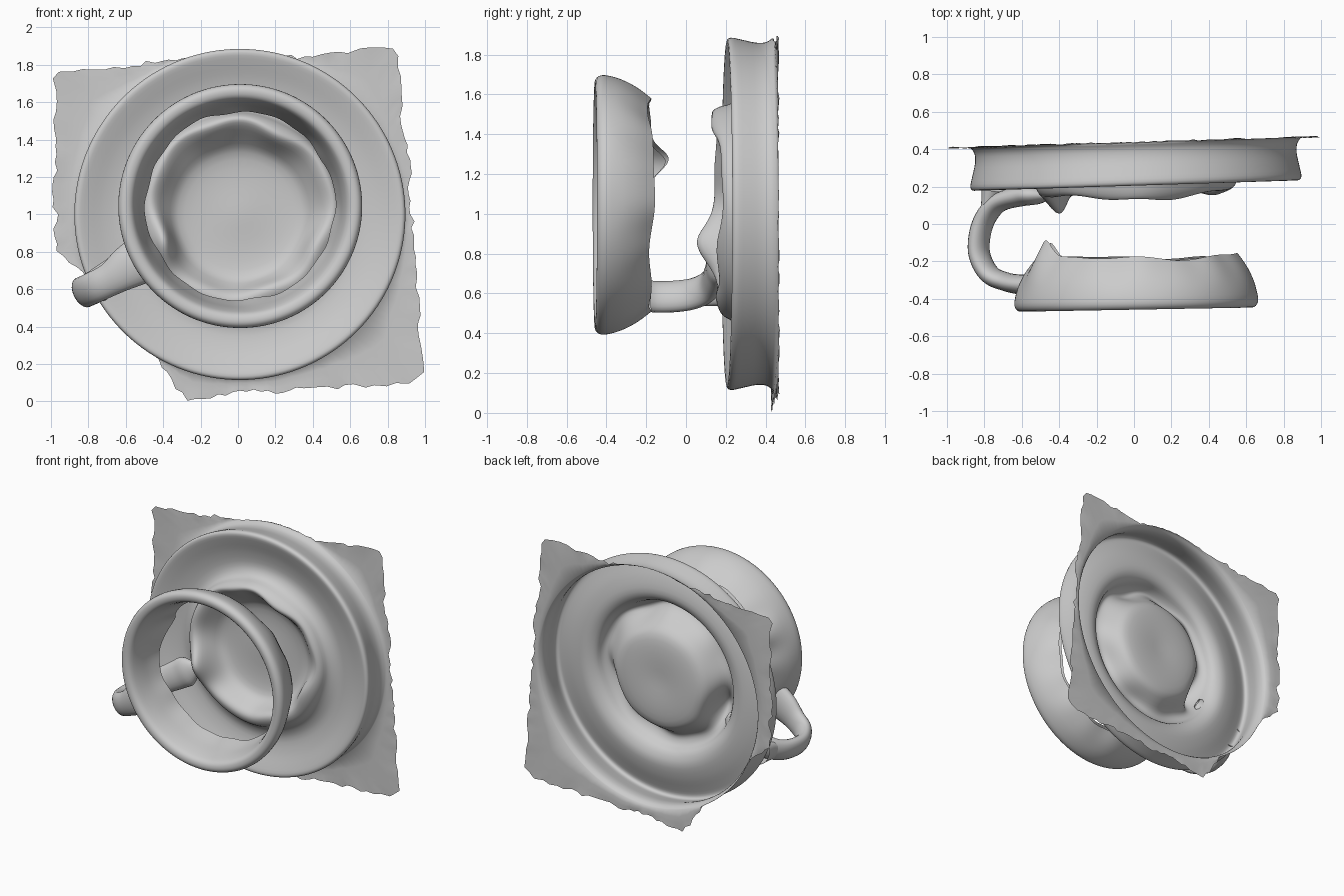
import bpy, bmesh, math, random
from mathutils import Vector
from mathutils.geometry import interpolate_bezier

if "Cube" in bpy.data.objects:
    bpy.data.objects.remove(bpy.data.objects["Cube"])

random.seed(4)
N = 160


def finish(bm, name):
    bmesh.ops.recalc_face_normals(bm, faces=bm.faces)
    me = bpy.data.meshes.new(name)
    bm.to_mesh(me)
    bm.free()
    ob = bpy.data.objects.new(name, me)
    bpy.context.collection.objects.link(ob)
    for p in me.polygons:
        p.use_smooth = True
    return ob


def skin(bm, rings):
    """Bridge successive closed rings of points with quads."""
    rows = [[bm.verts.new(p) for p in ring] for ring in rings]
    for a, b in zip(rows, rows[1:]):
        n = len(a)
        for i in range(n):
            bm.faces.new((a[i], a[(i + 1) % n], b[(i + 1) % n], b[i]))
    return rows


def smooth_path(pts, k=5):
    """Interpolate control points with a Catmull-Rom style curve."""
    pts = [Vector(p) for p in pts]
    out = []
    for i in range(len(pts) - 1):
        p0, p1 = pts[max(i - 1, 0)], pts[i]
        p2, p3 = pts[i + 1], pts[min(i + 2, len(pts) - 1)]
        out += interpolate_bezier(p1, p1 + (p2 - p0) / 6, p2 - (p3 - p1) / 6, p2, k)[:-1]
    return out + [pts[-1]]


def bump(a, centre, width):
    d = (a - centre + math.pi) % (2 * math.pi) - math.pi
    return math.exp(-(d / width) ** 2)


def wave(a):
    return 0.5 * math.sin(3 * a + 1) + 0.3 * math.sin(5 * a) + 0.3 * math.sin(8 * a + 2)


# Torn outline of the sheet round the saucer (x, z)
outline = [(-0.98, 1.76), (-0.6, 1.79), (-0.35, 1.83), (0.3, 1.84), (0.75, 1.89),
           (0.86, 1.88), (0.87, 1.55), (0.91, 1.35), (0.94, 0.8), (0.99, 0.15),
           (0.9, 0.1), (0.15, 0.05), (-0.05, 0.05), (-0.24, 0.0), (-0.34, 0.07),
           (-0.4, 0.18), (-0.52, 0.33), (-0.72, 0.55), (-0.83, 0.68), (-0.97, 0.82),
           (-0.98, 1.1)]
CX, CZ = 0.01, 1.0


def reach(a):
    dx, dz = math.cos(a), math.sin(a)
    best = 0
    for (x1, z1), (x2, z2) in zip(outline, outline[1:] + outline[:1]):
        ex, ez = x2 - x1, z2 - z1
        den = dx * ez - dz * ex
        if abs(den) < 1e-9:
            continue
        px, pz = x1 - CX, z1 - CZ
        t = (px * ez - pz * ex) / den
        s = (px * dz - pz * dx) / den
        if 0 <= s <= 1 and t > best:
            best = t
    return best


# Saucer: well, crest round the cup foot, dished rim, wall and sheet
angles = [2 * math.pi * i / N for i in range(N)]
saucer_profile = smooth_path([
    (0.03, 0.305, 0), (0.2, 0.312, 0), (0.33, 0.295, 0), (0.39, 0.24, 0), (0.44, 0.175, 0),
    (0.48, 0.155, 0), (0.52, 0.18, 0), (0.55, 0.235, 0), (0.62, 0.265, 0), (0.72, 0.25, 0),
    (0.81, 0.22, 0), (0.865, 0.205, 0), (0.885, 0.225, 0), (0.875, 0.28, 0),
    (0.86, 0.35, 0), (0.862, 0.40, 0), (0.88, 0.43, 0)], 4)
rings = []
for r, y, _ in saucer_profile:
    crest = math.exp(-((r - 0.46) / 0.07) ** 2)
    ring = []
    for a in angles:
        rr = r + 0.025 * crest * wave(a)
        yy = y + crest * (0.022 * wave(a) - 0.03 * bump(a, math.pi / 2, 0.5)
                          - 0.07 * bump(a, 3.57, 0.25))
        x = CX + rr * math.cos(a)
        ring.append((x, yy + 0.032 * x, CZ + 0.03 * crest + rr * math.sin(a)))
    rings.append(ring)
edge = [max(reach(a) + random.uniform(-0.015, 0.015), 0.882) for a in angles]
for t in (0.33, 0.67, 1):
    ring = []
    for a, e in zip(angles, edge):
        r = 0.88 + (e - 0.88) * t
        x = CX + r * math.cos(a)
        y = 0.437 + 0.03 * x + random.uniform(-0.006, 0.006) * (t == 1)
        ring.append((max(-1, min(1, x)), y, max(0, CZ + r * math.sin(a))))
    rings.append(ring)
bm = bmesh.new()
rows = skin(bm, rings)
bm.faces.new(rows[0])
finish(bm, "saucer")

# Cup wall: outside, rounded lip and inside, with ragged lower edges
cup_profile = smooth_path([
    (0.535, -0.18, 0), (0.59, -0.25, 0), (0.632, -0.33, 0), (0.652, -0.41, 0),
    (0.64, -0.448, 0), (0.61, -0.458, 0), (0.575, -0.44, 0), (0.55, -0.37, 0),
    (0.53, -0.28, 0), (0.505, -0.19, 0)], 4)
rings = []
for r, y, _ in cup_profile:
    low = max(0, min(1, (y + 0.36) / 0.18))
    ring = []
    for a in angles:
        rr = r + 0.01 * low * wave(2 * a)
        yy = y + low * (0.02 * wave(a) + 0.1 * bump(a, 2.7, 0.16))
        x = 0.012 + rr * math.cos(a)
        ring.append((x, yy + 0.018 * x, 1.045 + rr * math.sin(a)))
    rings.append(ring)
bm = bmesh.new()
rows = skin(bm, rings)
finish(bm, "cup_wall")


# Handle: oval tube swept from the cup wall round to the saucer
def tube(name, pts, n=20):
    bm = bmesh.new()
    # every control point carries x, y, z, half thickness, half width
    path = smooth_path([p[:3] for p in pts], 6)
    size = smooth_path([(p[3], p[4], 0) for p in pts], 6)
    side_ref = Vector((-0.45, 0, 0.9))
    rings = []
    for i, p in enumerate(path):
        d = (path[min(i + 1, len(path) - 1)] - path[max(i - 1, 0)]).normalized()
        u = (side_ref - d * side_ref.dot(d)).normalized()
        v = d.cross(u)
        th, w = size[i][0], size[i][1]
        rings.append([p + u * w * math.cos(2 * math.pi * k / n) + v * th * math.sin(2 * math.pi * k / n)
                      for k in range(n)])
    skin(bm, rings)
    return finish(bm, name)


tube("handle", [
    (-0.505, -0.325, 0.765, 0.06, 0.13), (-0.59, -0.325, 0.715, 0.055, 0.115),
    (-0.68, -0.31, 0.655, 0.05, 0.09),
    (-0.77, -0.27, 0.61, 0.05, 0.085), (-0.825, -0.17, 0.585, 0.05, 0.085),
    (-0.825, -0.06, 0.585, 0.05, 0.085), (-0.79, 0.04, 0.60, 0.05, 0.085),
    (-0.72, 0.115, 0.64, 0.05, 0.09), (-0.6, 0.15, 0.71, 0.055, 0.1),
    (-0.52, 0.155, 0.76, 0.05, 0.1), (-0.45, 0.15, 0.8, 0.02, 0.04)])

# Short web where the handle meets the saucer rim
tube("handle_web", [
    (-0.79, 0.03, 0.60, 0.04, 0.07), (-0.765, 0.10, 0.61, 0.045, 0.08),
    (-0.75, 0.185, 0.62, 0.06, 0.09)])
